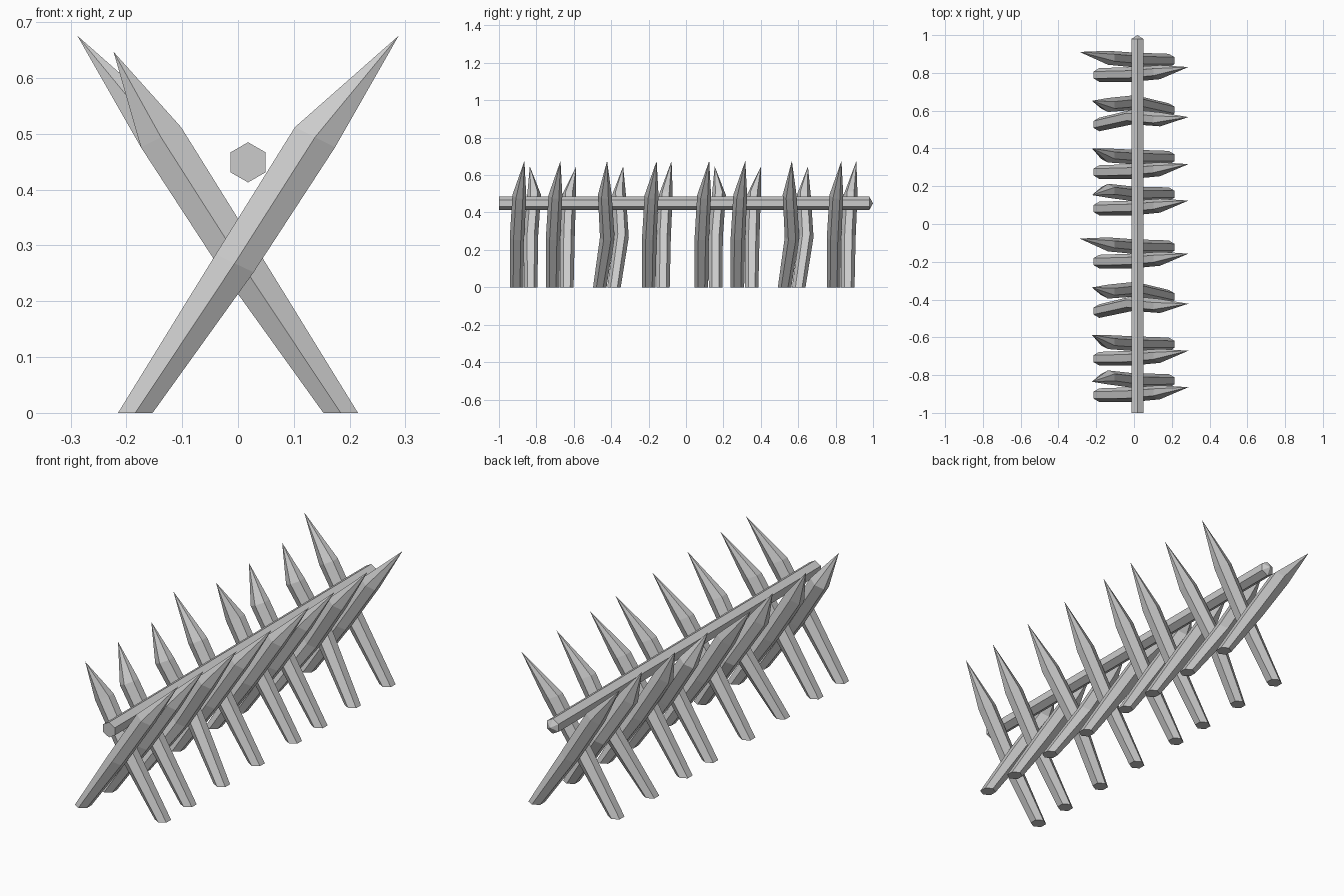
import bpy
from math import cos, sin, pi

if "Cube" in bpy.data.objects:
    bpy.data.objects.remove(bpy.data.objects["Cube"])

ANGLES = [pi / 2 + k * pi / 3 for k in range(6)]


def make_mesh(name, rings, tip):
    """Skin a stack of six-sided rings, capped at the start and pointed at the end."""
    verts = [v for ring in rings for v in ring] + [tip]
    faces = [tuple(reversed(range(6)))]
    for i in range(len(rings) - 1):
        a, b = i * 6, i * 6 + 6
        faces += [(a + k, a + (k + 1) % 6, b + (k + 1) % 6, b + k) for k in range(6)]
    last = (len(rings) - 1) * 6
    faces += [(last + k, last + (k + 1) % 6, len(verts) - 1) for k in range(6)]
    if name.startswith("back") or name == "rail":   # mirrored winding
        faces = [f[::-1] for f in faces]
    mesh = bpy.data.meshes.new(name)
    mesh.from_pydata(verts, [], faces)
    obj = bpy.data.objects.new(name, mesh)
    bpy.context.collection.objects.link(obj)
    return obj


# Stake rings: centre x, centre z, half width in x, drop of the outer side, half width in y
STAKE = [(-0.184, 0, 0.031, 0, 0.036),
         (-0.006, 0.268, 0.034, 0.016, 0.039),
         (0.138, 0.494, 0.036, 0.018, 0.037)]


def stake(name, side, y, bends, tip):
    """bends: y shift of middle, shoulder and tip; side mirrors the lean in x."""
    rings = []
    for (cx, cz, hw, drop, ry), dy in zip(STAKE, (0, bends[0], bends[1])):
        rings.append([(side * (cx + hw * cos(a) / 0.866),
                       y + dy + ry * sin(a),
                       cz - drop * cos(a) / 0.866) for a in ANGLES])
    make_mesh(name, rings, (side * tip[0], y + bends[2], tip[1]))


LONG, SHORT = (0.288, 0.676), (0.223, 0.647)
STRAIGHT, BENT = (0.003, 0.015, 0.042), (0.04, 0.027, 0.039)

# Four crossed pairs: y, front bends, back bends, back tip
PAIRS = [(-0.906, STRAIGHT, (0.0, 0.018, -0.005), SHORT),
         (-0.713, STRAIGHT, (0.003, 0.012, 0.05), SHORT),
         (-0.461, BENT, (0.04, 0.027, 0.049), SHORT),
         (-0.199, STRAIGHT, (0.003, 0.015, 0.046), LONG)]

# The group of four is repeated along the rail
for group in range(2):
    for i, (y, front, back, back_tip) in enumerate(PAIRS):
        n = group * 4 + i + 1
        y += group * 0.988
        stake(f"front_stake_{n}", 1, y, front, LONG)
        stake(f"back_stake_{n}", -1, y + 0.076, back, back_tip)

# Long horizontal rail resting in the crossings
rail = [[(0.018 + 0.036 * cos(a), y, 0.449 + 0.036 * sin(a)) for a in ANGLES]
        for y in (-1, 0.98)]
make_mesh("rail", rail, (0.018, 1, 0.449))
